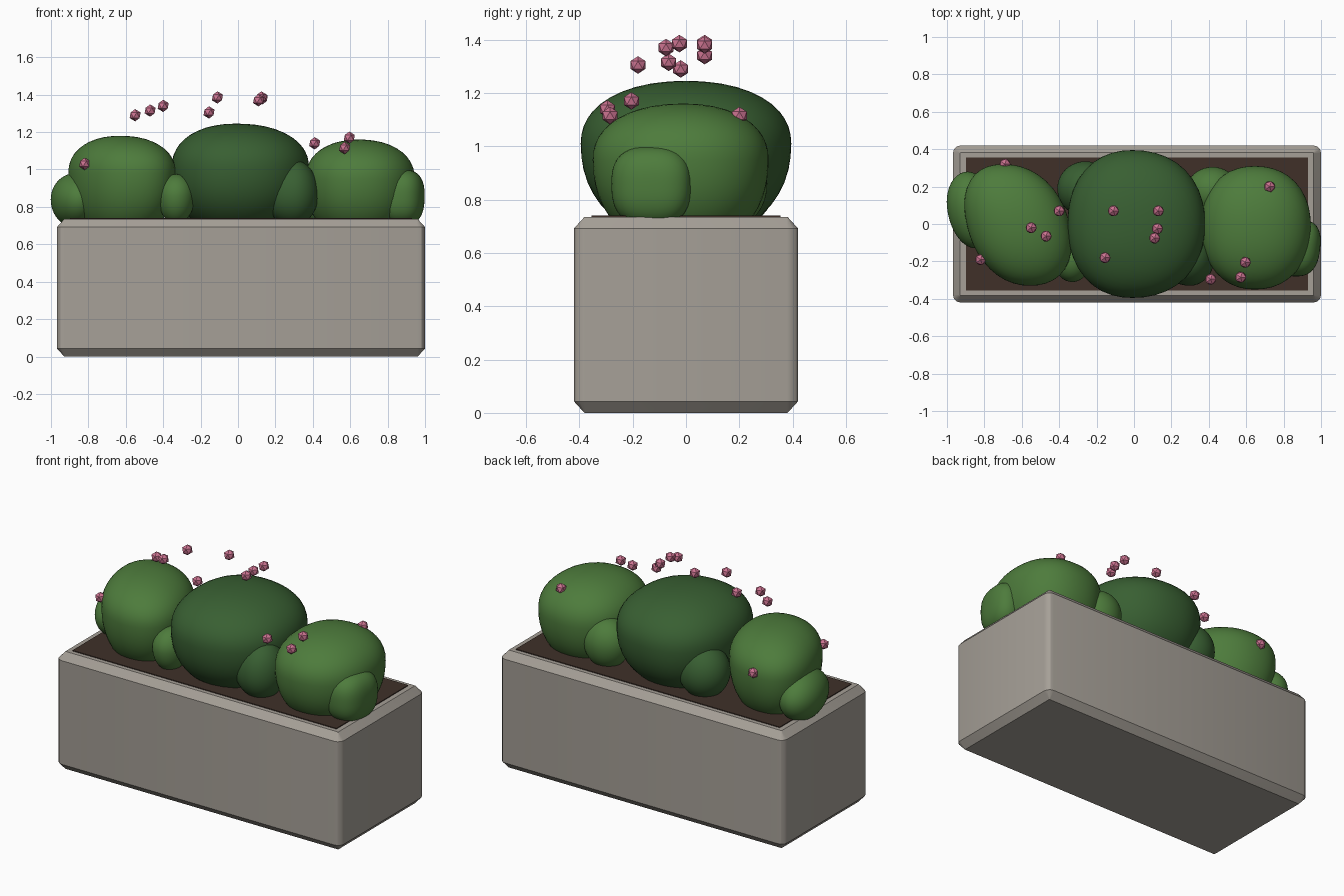
import bpy, bmesh, math
from mathutils import Vector

if "Cube" in bpy.data.objects:
    bpy.data.objects.remove(bpy.data.objects["Cube"])


def material(name, rgb):
    m = bpy.data.materials.new(name)
    m.diffuse_color = (*rgb, 1)
    m.use_nodes = True
    m.node_tree.nodes["Principled BSDF"].inputs["Base Color"].default_value = m.diffuse_color
    return m


STONE = material("stone", (0.38, 0.35, 0.31))
SOIL = material("soil", (0.05, 0.03, 0.022))
LIGHT = material("light_leaf", (0.075, 0.20, 0.045))
DARK = material("dark_leaf", (0.04, 0.115, 0.032))
PINK = material("pink", (0.60, 0.17, 0.28))


def finish(bm, name, mat, smooth=True, angle=30):
    bmesh.ops.recalc_face_normals(bm, faces=bm.faces)
    me = bpy.data.meshes.new(name)
    bm.to_mesh(me)
    bm.free()
    ob = bpy.data.objects.new(name, me)
    bpy.context.collection.objects.link(ob)
    me.materials.append(mat)
    if smooth:
        bpy.ops.object.select_all(action='DESELECT')
        ob.select_set(True)
        bpy.context.view_layer.objects.active = ob
        bpy.ops.object.shade_smooth_by_angle(angle=math.radians(angle))
    return ob


CX = 0.016  # planter centre in x


def rounded_loop(bm, hx, hy, r, z, steps=3):
    """Rounded rectangle, hx and hy are half sizes."""
    loop = []
    for q, (sx, sy) in enumerate(((1, 1), (-1, 1), (-1, -1), (1, -1))):
        for i in range(steps + 1):
            a = math.pi / 2 * (q + i / steps)
            loop.append(bm.verts.new((CX + sx * (hx - r) + r * math.cos(a),
                                      sy * (hy - r) + r * math.sin(a), z)))
    return loop


# Stone planter: rounded upright corners, chamfered top and bottom edges
bm = bmesh.new()
loops = [rounded_loop(bm, 0.984 - i, 0.42 - i, 0.04 - i, z)
         for i, z in ((0.039, 0), (0, 0.043), (0, 0.692), (0.039, 0.735))]
for a, b in zip(loops, loops[1:]):
    for i in range(len(a)):
        j = (i + 1) % len(a)
        bm.faces.new((a[i], a[j], b[j], b[i]))
bm.faces.new(loops[0])
bm.faces.new(loops[-1])
finish(bm, "planter_box", STONE)

# Soil slab, just proud of the rim
bm = bmesh.new()
bmesh.ops.create_cube(bm, size=1)
for v in bm.verts:
    v.co = (CX + v.co.x * 1.828, v.co.y * 0.71, 0.71 + v.co.z * 0.06)
finish(bm, "soil", SOIL, smooth=False)


def lump(name, mat, centre, rx, ry, rz, shear=0.0, power=2.2, sub=4):
    """Uneven boxy ball; each radius is a (minus, plus) pair, shear moves x with y."""
    bm = bmesh.new()
    bmesh.ops.create_icosphere(bm, subdivisions=sub, radius=1)
    for v in bm.verts:
        n = sum(abs(c) ** power for c in v.co) ** (1 / power)
        d = [c / n * (r[1] if c > 0 else r[0]) for c, r in zip(v.co, (rx, ry, rz))]
        d[0] += shear * d[1]
        v.co = Vector(centre) + Vector(d)
    return finish(bm, name, mat, angle=80)


# Three main bushes
lump("bush_left", LIGHT, (-0.63, 0, 0.98), (0.265, 0.285), (0.33, 0.32), (0.36, 0.20), -0.22)
lump("bush_middle", DARK, (-0.01, 0, 1.01), (0.345, 0.39), (0.395, 0.395), (0.36, 0.235))
lump("bush_right", LIGHT, (0.645, -0.01, 0.95), (0.285, 0.30), (0.34, 0.32), (0.34, 0.21))

# Small side clumps
lump("clump_left_end", LIGHT, (-0.87, 0.09, 0.84), (0.13, 0.12), (0.22, 0.19), (0.15, 0.14), -0.1, 2)
lump("clump_left_front", LIGHT, (-0.33, -0.19, 0.86), (0.10, 0.10), (0.12, 0.12), (0.15, 0.115), 0, 2)
lump("clump_middle_back", DARK, (-0.26, 0.19, 0.86), (0.15, 0.15), (0.15, 0.145), (0.16, 0.16), 0, 2)
lump("clump_middle_front", DARK, (0.30, -0.18, 0.87), (0.17, 0.13), (0.15, 0.145), (0.17, 0.18), 0, 2)
lump("clump_right_back", LIGHT, (0.42, 0.18, 0.86), (0.14, 0.14), (0.14, 0.125), (0.16, 0.14), 0, 2)
lump("clump_right_end", LIGHT, (0.88, -0.13, 0.86), (0.11, 0.115), (0.15, 0.15), (0.16, 0.14), 0.1, 2.6)

# Pink blossoms: faceted twenty-sided balls
BLOSSOMS = [(-0.69, 0.32, 1.01), (-0.40, 0.07, 1.34), (-0.55, -0.02, 1.29),
            (-0.47, -0.065, 1.315), (-0.82, -0.19, 1.03), (-0.155, -0.18, 1.305),
            (-0.11, 0.07, 1.385), (0.13, 0.07, 1.38), (0.125, -0.025, 1.385),
            (0.11, -0.075, 1.37), (0.41, -0.295, 1.14), (0.57, -0.285, 1.115),
            (0.595, -0.205, 1.17), (0.725, 0.20, 1.115)]
for k, p in enumerate(BLOSSOMS):
    bm = bmesh.new()
    bmesh.ops.create_icosphere(bm, subdivisions=1, radius=0.033)
    bmesh.ops.translate(bm, verts=bm.verts, vec=p)
    finish(bm, f"blossom_{k + 1}", PINK, smooth=False)
